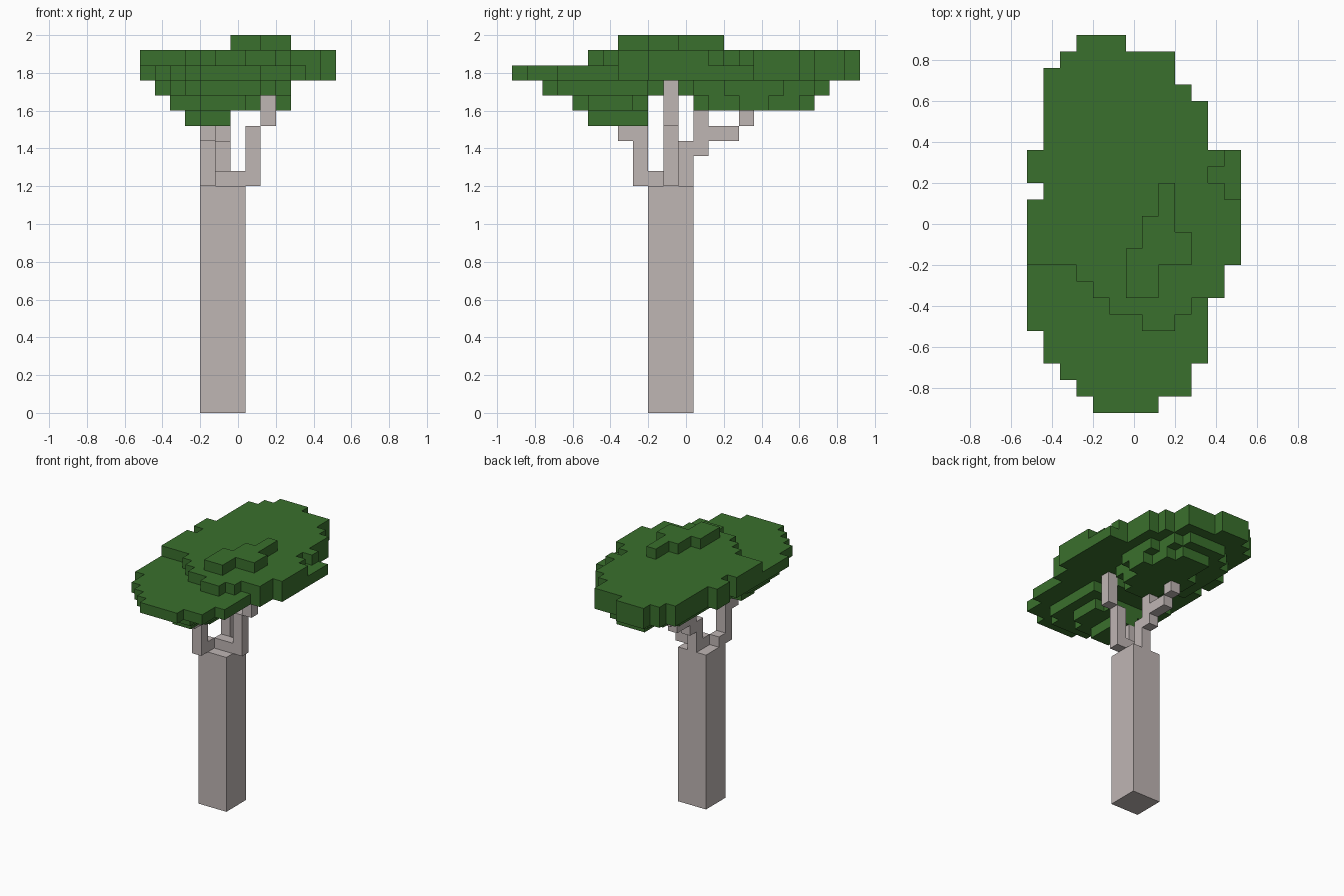
import bpy
import bmesh
from math import radians
from mathutils import Vector

cube = bpy.data.objects.get("Cube")
if cube:
    bpy.data.objects.remove(cube, do_unlink=True)

CELL = 0.08
ORIGIN = Vector((-0.52, -0.92, 0))


def make_material(name, color):
    mat = bpy.data.materials.new(name)
    mat.diffuse_color = color
    mat.use_nodes = True
    mat.node_tree.nodes["Principled BSDF"].inputs["Base Color"].default_value = color
    return mat


def block(xs, ys, zs):
    """Grid cells in a block; each range is (first, end)."""
    return {(x, y, z) for x in range(*xs) for y in range(*ys) for z in range(*zs)}


def layer(level, start, runs):
    """One leaf layer, front to back: runs of (left, right, row count)."""
    cells = set()
    for left, right, count in runs:
        cells |= block((left, right), (start, start + count), (level, level + 1))
        start += count
    return cells


def build(name, cells, mat):
    """Turn cells into one outer skin with merged flat faces."""
    bm = bmesh.new()
    for cell in cells:
        base = Vector(cell)
        for axis in range(3):
            for side in (0, 1):
                step = [0, 0, 0]
                step[axis] = 2 * side - 1
                if tuple(c + s for c, s in zip(cell, step)) in cells:
                    continue
                u, v = Vector(), Vector()
                u[(axis + 1) % 3] = v[(axis + 2) % 3] = 1
                corner = base.copy()
                corner[axis] += side
                loop = [corner, corner + u, corner + u + v, corner + v]
                if not side:
                    loop.reverse()
                bm.faces.new([bm.verts.new(ORIGIN + p * CELL) for p in loop])
    bmesh.ops.remove_doubles(bm, verts=bm.verts, dist=CELL / 100)
    bmesh.ops.dissolve_limit(bm, angle_limit=radians(1), verts=bm.verts, edges=bm.edges)
    mesh = bpy.data.meshes.new(name)
    bm.to_mesh(mesh)
    bm.free()
    mesh.materials.append(mat)
    obj = bpy.data.objects.new(name, mesh)
    bpy.context.collection.objects.link(obj)


bark = make_material("pale_bark", (0.52, 0.465, 0.455, 1))
leaf = make_material("leaf_green", (0.042, 0.162, 0.026, 1))

# Trunk
build("trunk", block((4, 7), (9, 12), (0, 15)), bark)

# Three stepped branches
build("left_branch",
      block((5, 8), (10, 11), (15, 16))
      | block((7, 8), (10, 11), (15, 19))
      | block((8, 9), (10, 11), (19, 22)), bark)
build("front_branch",
      block((4, 5), (8, 10), (15, 16))
      | block((4, 5), (8, 9), (15, 19))
      | block((4, 5), (7, 8), (18, 19)), bark)
build("back_branch",
      block((5, 6), (11, 12), (15, 18))
      | block((5, 6), (12, 13), (17, 20))
      | block((5, 6), (13, 15), (18, 19))
      | block((5, 6), (15, 16), (19, 20)), bark)

# Canopy: lower front cluster, lower back cluster, then the wide crown
front_cluster = (
    layer(19, 5, [(4, 6, 1), (3, 6, 2), (4, 6, 1)])
    | layer(20, 4, [(4, 7, 1), (2, 8, 3), (3, 7, 1)])
    | layer(21, 2, [(4, 8, 1), (3, 9, 1), (2, 9, 1), (1, 9, 4),
                    (1, 8, 1), (2, 8, 1), (3, 7, 1)]))
back_cluster = (
    layer(20, 12, [(6, 8, 1), (5, 9, 2), (4, 10, 2), (5, 9, 2), (5, 8, 1)])
    | layer(21, 12, [(3, 9, 1), (2, 9, 1), (2, 10, 4), (2, 9, 1),
                     (3, 9, 1), (4, 8, 1)]))
crown_back = [(1, 11, 3), (1, 10, 1), (1, 9, 1), (2, 9, 1), (3, 6, 1)]
crown = (
    layer(22, 0, [(4, 8, 1), (3, 10, 1), (2, 10, 1), (1, 11, 2), (0, 11, 2),
                  (0, 12, 2), (0, 13, 4), (1, 13, 1), (0, 13, 2)] + crown_back)
    | layer(23, 5, [(7, 9, 1), (5, 10, 1), (4, 12, 1), (3, 12, 1), (0, 13, 4),
                    (1, 12, 1), (0, 11, 1), (0, 12, 1)] + crown_back)
    | layer(24, 7, [(6, 8, 2), (6, 10, 1), (7, 10, 1), (7, 9, 1), (8, 9, 2)]))
build("canopy", front_cluster | back_cluster | crown, leaf)
